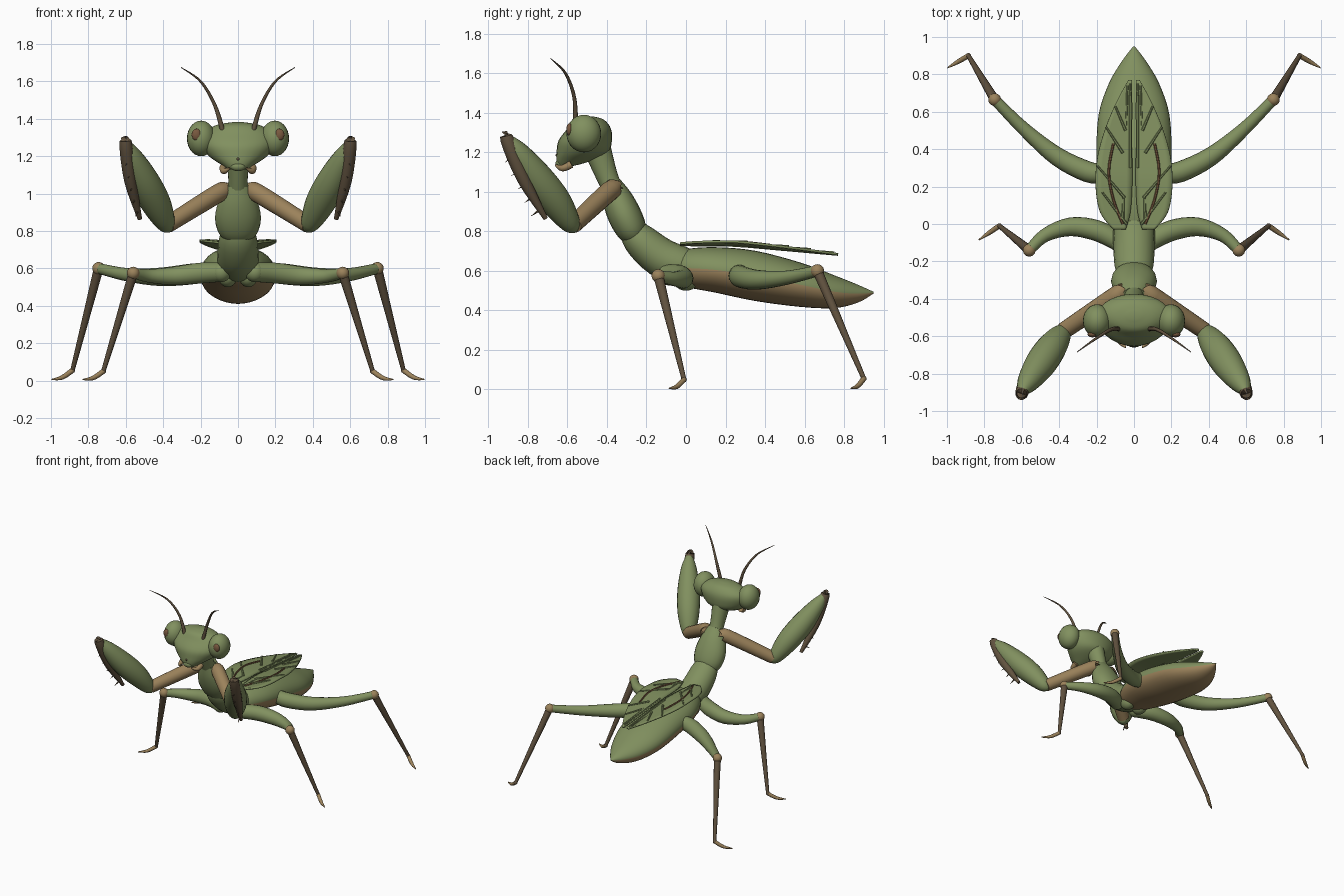
import bpy, bmesh
from math import sin, cos, pi, radians
from mathutils import Vector

cube = bpy.data.objects.get("Cube")
if cube:
    bpy.data.objects.remove(cube, do_unlink=True)


def material(name, r, g, b):
    m = bpy.data.materials.new(name)
    m.use_nodes = True
    m.diffuse_color = (r, g, b, 1)
    m.node_tree.nodes["Principled BSDF"].inputs["Base Color"].default_value = (r, g, b, 1)
    return m


GREEN = material("leaf_green", 0.22, 0.28, 0.115)
TAN = material("tan", 0.33, 0.225, 0.105)
BROWN = material("dark_brown", 0.12, 0.085, 0.05)
RUST = material("rust_brown", 0.19, 0.10, 0.05)


def finish(name, bm, mats):
    bmesh.ops.recalc_face_normals(bm, faces=bm.faces)
    me = bpy.data.meshes.new(name)
    bm.to_mesh(me)
    bm.free()
    for m in mats:
        me.materials.append(m)
    me.shade_smooth()
    me.set_sharp_from_angle(angle=radians(50))
    ob = bpy.data.objects.new(name, me)
    bpy.context.collection.objects.link(ob)
    return ob


def spline(rows, steps):
    """Catmull-Rom through rows of equal length."""
    out, last = [], len(rows) - 1
    for i in range(last):
        p = [rows[max(0, min(last, i + k))] for k in (-1, 0, 1, 2)]
        for s in range(steps):
            t = s / steps
            out.append([0.5 * (2 * b + (c - a) * t + (2 * a - 5 * b + 4 * c - d) * t * t
                               + (3 * b - a - 3 * c + d) * t ** 3) for a, b, c, d in zip(*p)])
    return out + [list(rows[last])]


def loft(name, rows, mat, under=None, axis=None, n=20, steps=4):
    """Elliptical tube; each row is x, y, z, side radius, up radius."""
    rows = spline(rows, steps)
    pts = [Vector(r[:3]) for r in rows]
    bm, rings = bmesh.new(), []
    for i, (c, r) in enumerate(zip(pts, rows)):
        t = Vector(axis) if axis else pts[min(i + 1, len(pts) - 1)] - pts[max(i - 1, 0)]
        t.normalize()
        side = t.cross(Vector((0, 0, 1)))
        side = side.normalized() if side.length > 0.01 else Vector((1, 0, 0))
        up = side.cross(t)
        a, b = max(r[3], 0.001), max(r[4], 0.001)
        rings.append([bm.verts.new(c + side * a * cos(2 * pi * j / n) + up * b * sin(2 * pi * j / n))
                      for j in range(n)])
    for p, q in zip(rings, rings[1:]):
        for j in range(n):
            f = bm.faces.new((p[j], p[(j + 1) % n], q[(j + 1) % n], q[j]))
            f.material_index = int(under is not None and j >= n // 2)
    bm.faces.new(rings[0])
    bm.faces.new(rings[-1])
    return finish(name, bm, [mat, under] if under else [mat])


def tube(name, points, radii, mat, n=14, steps=4):
    return loft(name, [(*p, r, r) for p, r in zip(points, radii)], mat, n=n, steps=steps)


def ball(name, loc, size, mat):
    bm = bmesh.new()
    bmesh.ops.create_uvsphere(bm, u_segments=24, v_segments=14, radius=1)
    for v in bm.verts:
        v.co = Vector([v.co[k] * size[k] + loc[k] for k in range(3)])
    return finish(name, bm, [mat])


# Abdomen, green above and tan below
loft("abdomen", [(0, -.06, .62, .07, .06), (0, 0, .615, .13, .095), (0, .15, .605, .185, .115),
                 (0, .35, .575, .2, .127), (0, .58, .53, .19, .112), (0, .75, .495, .135, .083),
                 (0, .87, .485, .065, .045), (0, .95, .49, .004, .004)],
     GREEN, under=TAN, axis=(0, 1, 0), n=32)

# Thorax segments and neck
loft("rear_thorax", [(0, .06, .61, .09, .08), (0, -.02, .625, .11, .098), (0, -.13, .67, .11, .1),
                     (0, -.24, .765, .1, .085), (0, -.29, .85, .06, .05)], GREEN)
loft("front_thorax", [(0, -.235, .745, .06, .04), (0, -.27, .8, .108, .075), (0, -.31, .88, .122, .085),
                      (0, -.35, .97, .1, .075), (0, -.385, 1.05, .06, .05)], GREEN)
loft("neck", [(0, -.36, .99, .055, .05), (0, -.4, 1.08, .052, .055), (0, -.45, 1.22, .065, .07)], GREEN)

# Triangular head
loft("head", [(0, -.61, 1.13, .05, .035), (0, -.57, 1.155, .09, .085), (0, -.525, 1.2, .155, .13),
              (0, -.51, 1.26, .195, .135), (0, -.49, 1.32, .19, .11), (0, -.49, 1.365, .12, .075),
              (0, -.49, 1.382, .03, .02)], GREEN, axis=(0, 0, 1), n=28)
ball("upper_lip", (0, -.635, 1.145), (.04, .025, .025), GREEN)
ball("forehead_spot", (0, -.652, 1.185), (.008, .008, .008), BROWN)

# Folded wings lying over the abdomen
WING = [(-.03, .045, .11), (.06, .02, .18), (.2, .01, .205), (.36, .01, .195),
        (.52, .01, .15), (.66, .01, .09), (.77, .012, .03)]


def wing_height(x, y):
    return .728 + .1 * x - .09 * max(0, y - .25)


def wing(name, s):
    bm, rows = bmesh.new(), []
    for y, inner, outer in spline(WING, 4):
        xs = [inner + (outer - inner) * k / 6 for k in range(7)]
        rows.append([bm.verts.new((s * x, y, wing_height(x, y))) for x in xs])
    for p, q in zip(rows, rows[1:]):
        for k in range(6):
            bm.faces.new((p[k], p[k + 1], q[k + 1], q[k]))
    ob = finish(name, bm, [GREEN])
    mod = ob.modifiers.new("thickness", "SOLIDIFY")
    mod.thickness, mod.offset = .012, 0


def on_wing(s, x, y):
    return (s * x, y, wing_height(x, y) + .008)


def walking_leg(name, hip, bends, knee, ankle, tip):
    path = [hip, *bends, knee]
    tube(name + "_thigh", path, [.052, .056, .05, .036, .028][:len(path) - 1] + [.028], GREEN, n=18)
    ball(name + "_hip", hip, (.053,) * 3, GREEN)
    ball(name + "_knee", knee, (.034,) * 3, TAN)
    tube(name + "_shin", [knee, ankle], [.026, .012], BROWN)
    ball(name + "_ankle", ankle, (.014,) * 3, BROWN)
    a, t = Vector(ankle), Vector(tip)
    mid = a.lerp(t, .5) - Vector((0, 0, .014))
    tube(name + "_foot", [a, mid, t], [.014, .012, .003], TAN, n=10)


for label, s in (("left", 1), ("right", -1)):
    # Eyes, jaws and antennae
    ball(label + "_eye", (s * .197, -.517, 1.295), (.076, .088, .095), GREEN)
    ball(label + "_pupil", (s * .222, -.59, 1.315), (.026, .016, .032), RUST)
    tube(label + "_jaw", [(s * .08, -.58, 1.14), (s * .075, -.625, 1.12), (s * .045, -.66, 1.135)],
         [.02, .017, .005], TAN, n=10)
    tube(label + "_antenna", [(s * .08, -.56, 1.33), (s * .125, -.565, 1.475),
                              (s * .2, -.61, 1.6), (s * .305, -.685, 1.675)],
         [.014, .01, .007, .002], BROWN, n=8, steps=6)

    # Grasping foreleg: tan upper arm, green forearm, folded brown blade
    tube(label + "_upper_arm", [(s * .07, -.36, 1.01), (s * .1, -.385, 1.005), (s * .375, -.57, .835)],
         [.04, .05, .045], TAN, n=18)
    tube(label + "_forearm", [(s * .36, -.565, .805), (s * .385, -.585, .84), (s * .44, -.66, .95),
                              (s * .505, -.755, 1.07), (s * .57, -.85, 1.2), (s * .6, -.9, 1.275)],
         [.02, .052, .08, .082, .056, .02], GREEN, n=20)
    top, low = Vector((s * .6, -.905, 1.265)), Vector((s * .525, -.71, .865))
    tube(label + "_blade", [top + Vector((0, 0, .025)), top, top.lerp(low, .5) + Vector((s * .012, -.015, 0)), low],
         [.015, .035, .033, .012], BROWN)
    for k in range(5):
        base = top.lerp(low, .2 + .17 * k)
        tube(f"{label}_blade_spine_{k + 1}", [base, base + Vector((s * .015, -.05, -.035))],
             [.009, .001], BROWN, n=6, steps=1)

    # Walking legs
    walking_leg(label + "_middle_leg", (s * .09, -.09, .58),
                [(s * .2, -.035, .575), (s * .34, -.015, .56), (s * .475, -.06, .56)],
                (s * .56, -.14, .575), (s * .72, -.01, .05), (s * .83, -.085, .006))
    ball(label + "_middle_leg_socket", (s * .055, .0, .555), (.05, .065, .055), GREEN)
    walking_leg(label + "_hind_leg", (s * .17, .27, .58),
                [(s * .25, .28, .57), (s * .41, .36, .555), (s * .585, .505, .565)],
                (s * .745, .665, .6), (s * .885, .9, .055), (s * .997, .835, .006))

    # Wing with rust fold line and raised veins
    wing(label + "_wing", s)
    tube(label + "_wing_fold", [on_wing(s, .06, .0), on_wing(s, .11, .13), on_wing(s, .135, .28),
                                on_wing(s, .11, .43)], [.007] * 4, RUST, n=6)
    veins = [((.04, .0), (.17, .17)), ((.05, .14), (.195, .31)), ((.06, .38), (.15, .52)),
             ((.045, .5), (.1, .63)), ((.02, .3), (.02, .75)), ((.06, .03), (.035, .74))]
    for k, (p, q) in enumerate(veins):
        tube(f"{label}_wing_vein_{k + 1}", [on_wing(s, *p), on_wing(s, *q)], [.008, .005], GREEN, n=6, steps=1)
